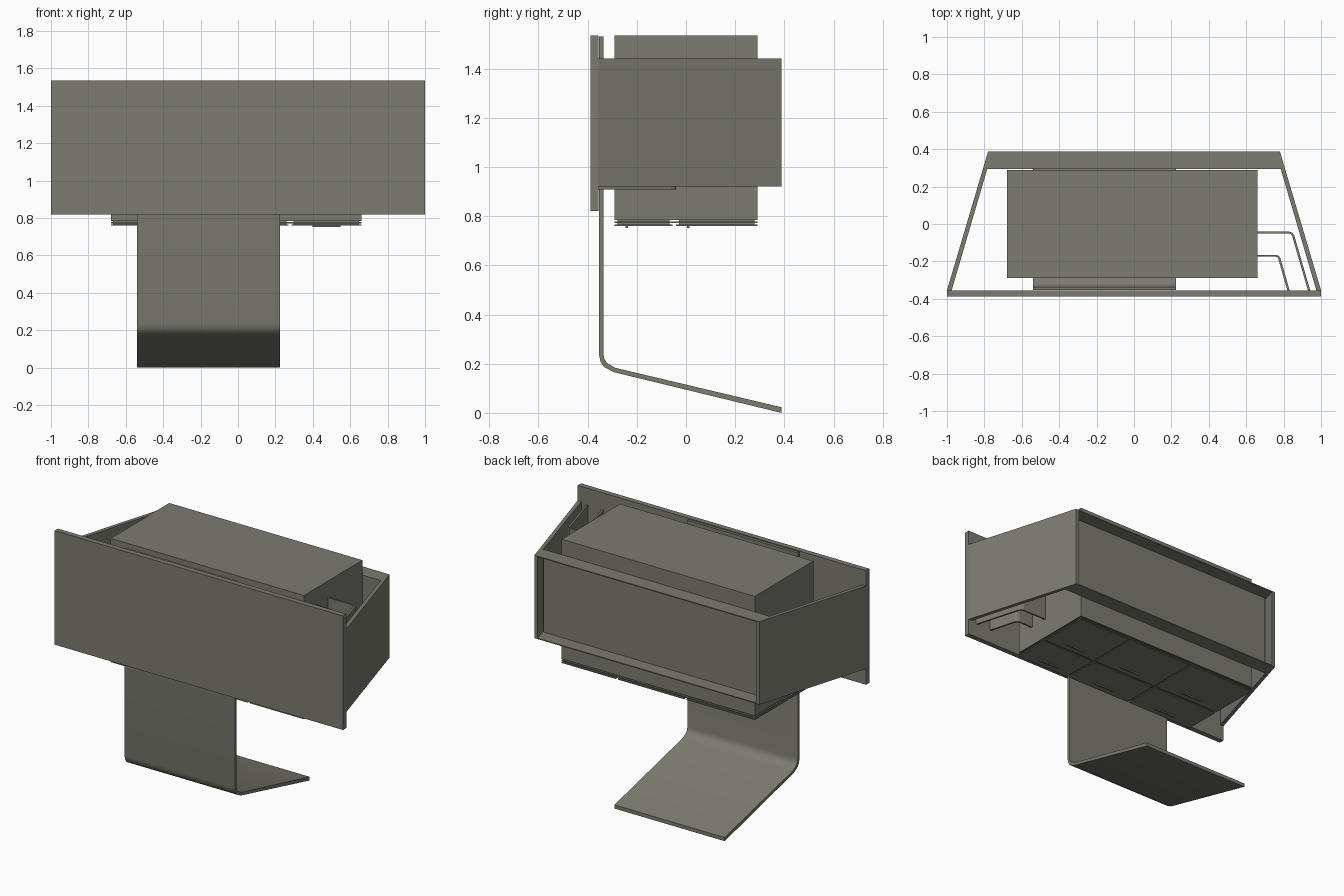
import bpy, bmesh
from mathutils import Vector

if "Cube" in bpy.data.objects:
    bpy.data.objects.remove(bpy.data.objects["Cube"])

mat = bpy.data.materials.new("warm grey metal")
mat.diffuse_color = (0.20, 0.20, 0.165, 1)
mat.use_nodes = True
mat.node_tree.nodes["Principled BSDF"].inputs["Base Color"].default_value = mat.diffuse_color


def finish(name, bm):
    bmesh.ops.recalc_face_normals(bm, faces=bm.faces)
    me = bpy.data.meshes.new(name)
    bm.to_mesh(me)
    bm.free()
    me.materials.append(mat)
    ob = bpy.data.objects.new(name, me)
    bpy.context.collection.objects.link(ob)
    return ob


def box(name, x0, x1, y0, y1, z0, z1):
    bm = bmesh.new()
    bmesh.ops.create_cube(bm, size=1)
    for v in bm.verts:
        v.co = Vector(((x0 + x1) / 2 + v.co.x * (x1 - x0),
                       (y0 + y1) / 2 + v.co.y * (y1 - y0),
                       (z0 + z1) / 2 + v.co.z * (z1 - z0)))
    return finish(name, bm)


def prism(name, pts, direction):
    """Extrude a closed outline of 3D points along a direction."""
    bm = bmesh.new()
    face = bm.faces.new([bm.verts.new(p) for p in pts])
    ext = bmesh.ops.extrude_face_region(bm, geom=[face])
    verts = [e for e in ext["geom"] if isinstance(e, bmesh.types.BMVert)]
    bmesh.ops.translate(bm, verts=verts, vec=direction)
    return finish(name, bm)


def plan(name, pts, z0, z1):
    return prism(name, [(x, y, z0) for x, y in pts], (0, 0, z1 - z0))


# Front panel and inner cabinet
box("front_panel", -1, 1, -0.388, -0.355, 0.82, 1.535)
box("cabinet", -0.68, 0.66, -0.29, 0.29, 0.785, 1.535)

# Slanted side walls, recessed back wall and its flanges
Z0, Z1 = 0.92, 1.44
for s, side in ((-1, "left"), (1, "right")):
    plan(side + "_wall", [(s * 1.0, -0.355), (s * 0.78, 0.388),
                          (s * 0.757, 0.388), (s * 0.975, -0.355)], Z0, Z1)
plan("back_wall", [(-0.78, 0.293), (0.78, 0.293), (0.775, 0.303), (-0.775, 0.303)], Z0, Z1)
rim = [(-0.785, 0.295), (0.785, 0.295), (0.765, 0.388), (-0.765, 0.388)]
plan("top_flange", rim, Z1 - 0.006, Z1)
plan("bottom_flange", rim, Z0, Z0 + 0.006)

# Bent sheet: hangs behind the panel and sweeps backwards
outline = [(-0.353, 1.53), (-0.353, 0.235), (-0.348, 0.21), (-0.335, 0.188), (-0.295, 0.166),
           (0.388, 0.0), (0.388, 0.023), (-0.287, 0.183), (-0.322, 0.203),
           (-0.332, 0.22), (-0.336, 0.24), (-0.336, 1.53)]
sheet = prism("bent_sheet", [(-0.54, y, z) for y, z in outline], (0.765, 0, 0))
bpy.context.view_layer.objects.active = sheet
sheet.select_set(True)
bpy.ops.object.shade_smooth_by_angle(angle=0.7)
sheet.select_set(False)

# Six doors with handles under the cabinet
columns = [(-0.68, -0.205), (-0.19, 0.27), (0.285, 0.66)]
rows = [(-0.29, -0.055), (-0.04, 0.29)]
for x0, x1 in columns:
    for y0, y1 in rows:
        box("door_liner", x0 + 0.012, x1 - 0.012, y0 + 0.012, y1 - 0.012, 0.766, 0.785)
        box("door", x0, x1, y0, y1, 0.759, 0.766)
        xc = (x0 + x1) / 2
        box("door_handle", xc - 0.075, xc + 0.075, y0 + 0.045, y0 + 0.055, 0.751, 0.759)
box("door_seal", -0.68, 0.66, -0.29, 0.29, 0.772, 0.778)

# Two bent brackets between the cabinet and the panel
plan("outer_bracket", [(0.66, -0.041), (0.83, -0.041), (0.846, -0.047), (0.857, -0.062),
                       (0.942, -0.355), (0.93, -0.355), (0.846, -0.066), (0.839, -0.054),
                       (0.828, -0.051), (0.66, -0.051)], 0.908, 1.43)
plan("inner_bracket", [(0.66, -0.165), (0.76, -0.165), (0.773, -0.17), (0.783, -0.184),
                       (0.832, -0.355), (0.82, -0.355), (0.772, -0.188), (0.767, -0.178),
                       (0.758, -0.175), (0.66, -0.175)], 0.908, 1.43)
